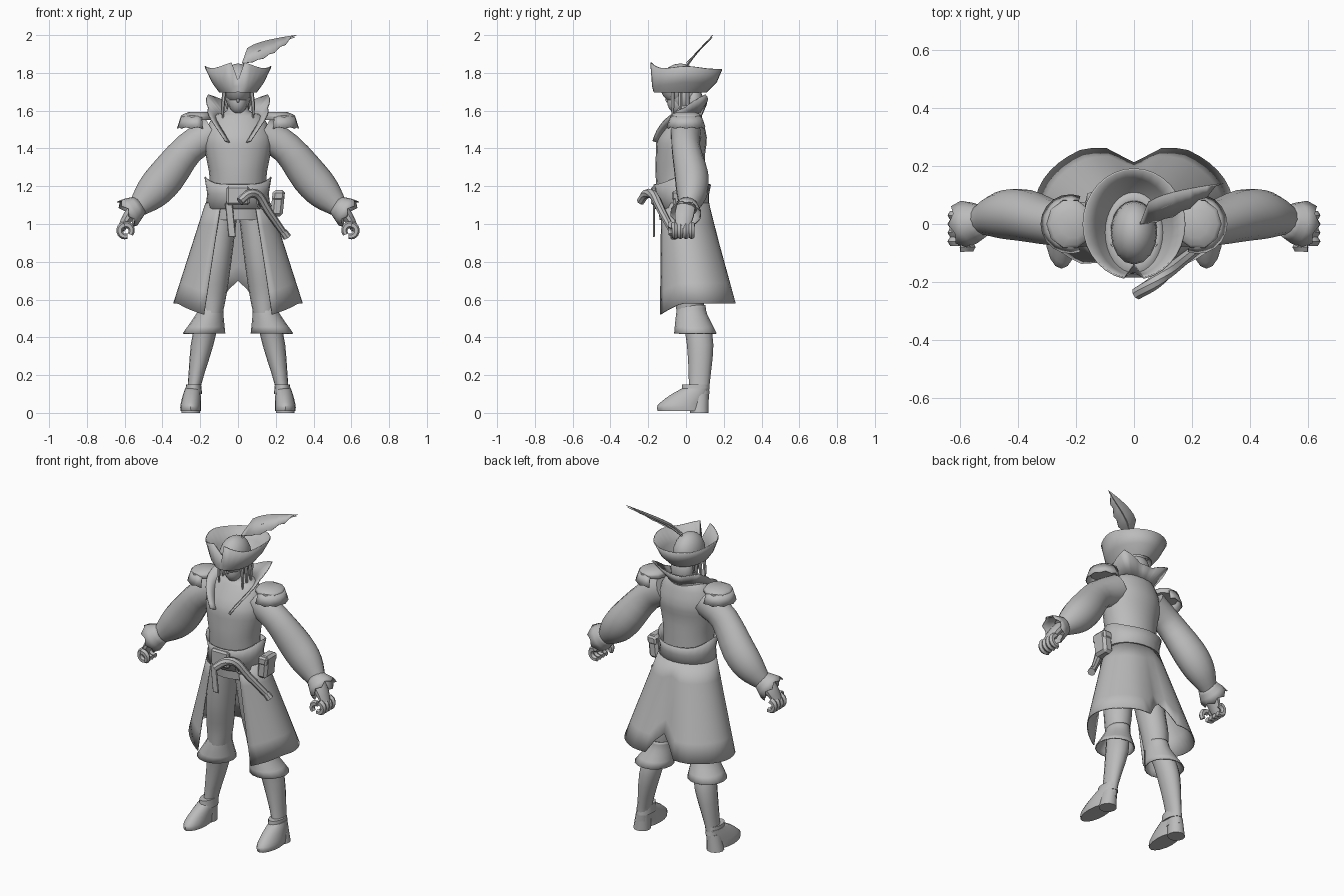
import bpy, bmesh
from math import sin, cos, pi, radians
from mathutils import Vector

if "Cube" in bpy.data.objects:
    bpy.data.objects.remove(bpy.data.objects["Cube"])

grey = bpy.data.materials.new("plain grey")
grey.use_nodes = True
grey.diffuse_color = (.5, .5, .5, 1)
grey.node_tree.nodes["Principled BSDF"].inputs["Base Color"].default_value = grey.diffuse_color
CLOTH = .006


def finish(name, bm, mirror=False, thick=0, angle=40):
    """Turn a bmesh into a shaded object, mirrored or thickened on request."""
    bmesh.ops.recalc_face_normals(bm, faces=bm.faces[:])
    mesh = bpy.data.meshes.new(name)
    bm.to_mesh(mesh)
    bm.free()
    mesh.materials.append(grey)
    mesh.shade_smooth()
    mesh.set_sharp_from_angle(angle=radians(angle))
    part = bpy.data.objects.new(name, mesh)
    bpy.context.collection.objects.link(part)
    if mirror:
        part.modifiers.new("mirror", "MIRROR").use_clip = True
    if thick:
        shell = part.modifiers.new("thickness", "SOLIDIFY")
        shell.thickness = thick
        shell.offset = 0


def smooth(keys, steps=3):
    """Pass a smooth curve through a few key tuples of any length."""
    keys = [Vector(k) for k in keys]
    keys = [2 * keys[0] - keys[1], *keys, 2 * keys[-1] - keys[-2]]
    curve = []
    for a, b, c, d in zip(keys, keys[1:], keys[2:], keys[3:]):
        for step in range(steps):
            t = step / steps
            curve.append(b + (c - a) * (t / 2) + (2 * a - 5 * b + 4 * c - d) * (t * t / 2)
                         + (3 * b - a - 3 * c + d) * (t ** 3 / 2))
    return curve + [keys[-2]]


def around(sides):
    return [2 * pi * i / sides for i in range(sides)]


def grid(name, rows, closed=True, caps=True, **look):
    """Skin rows of points with quads."""
    bm = bmesh.new()
    rings = [[bm.verts.new(p) for p in row] for row in rows]
    size = len(rings[0])
    for a, b in zip(rings, rings[1:]):
        for i in range(size if closed else size - 1):
            j = (i + 1) % size
            bm.faces.new((a[i], a[j], b[j], b[i]))
    if closed and caps:
        bm.faces.new(rings[0])
        bm.faces.new(rings[-1])
    finish(name, bm, **look)


def loft(name, keys, sides=16, **look):
    """Level ellipses, each x, y, z, x radius, y radius."""
    grid(name, [[(x + a * cos(t), y + b * sin(t), z) for t in around(sides)]
                for x, y, z, a, b in smooth(keys)], **look)


def tube(name, keys, sides=8, flat=1, ragged=0, **look):
    """Round section along a path of x, y, z, radius."""
    path = smooth(keys)
    rows = []
    for k, key in enumerate(path):
        ahead = path[min(k + 1, len(path) - 1)] - path[max(k - 1, 0)]
        along = Vector(ahead[:3]).normalized()
        side = along.cross(Vector((0, 1, 0))).normalized()
        depth = along.cross(side) * flat
        rows.append([Vector(key[:3]) + key[3] * (side * cos(t) + depth * sin(t))
                     for t in around(sides)])
    for point in rows[-1][::2]:
        point += along * ragged
    grid(name, rows, **look)


def place(bm, centre, size):
    for v in bm.verts:
        v.co = Vector(c + s * p for c, s, p in zip(centre, size, v.co))


def ball(name, centre, size):
    bm = bmesh.new()
    bmesh.ops.create_uvsphere(bm, u_segments=16, v_segments=10, radius=1)
    place(bm, centre, size)
    finish(name, bm)


def box(name, centre, size, lean=0, bevel=.01):
    bm = bmesh.new()
    bmesh.ops.create_cube(bm, size=1)
    place(bm, centre, size)
    for v in bm.verts:
        v.co.x += lean * (v.co.z - centre[2])
    bmesh.ops.bevel(bm, geom=bm.edges[:], offset=bevel, segments=1, affect="EDGES")
    finish(name, bm, angle=25)


# Torso, head and hair
loft("torso", [(0, -.02, 1.02, .15, .12), (0, -.03, 1.24, .15, .13), (0, -.03, 1.36, .17, .13),
               (0, -.02, 1.46, .18, .13), (0, 0, 1.57, .13, .08), (0, 0, 1.6, .06, .06),
               (0, 0, 1.7, .05, .06)], sides=20)
ball("head", (0, -.01, 1.69), (.07, .08, .1))
ball("jaw", (0, -.04, 1.65), (.05, .06, .07))
ball("nose", (0, -.09, 1.66), (.01, .02, .02))
ball("back_hair", (0, .04, 1.65), (.07, .05, .08))
for k in range(3):
    y = -.07 + .04 * k
    tube("braid_%d" % k, [(.07, y, 1.72, .01), (.08, y, 1.63, .01), (.08, y, 1.56, .004)],
         sides=6, mirror=True)

# Cocked hat: crown, then an upturned brim pinched in at the front
ball("hat_crown", (0, -.03, 1.74), (.08, .11, .11))
band, roll, wall, rim = [], [], [], []
for t in around(32):
    c, s = cos(t), sin(t)
    front = max(0, -s)
    pinch = .05 if front > .999 else 0
    height = 1.82 + .015 * c ** 8 + .04 * front ** 6
    band.append((.08 * c, -.02 + .1 * s, 1.72))
    roll.append((.1 * c, -.03 + .14 * s, 1.7))
    wall.append((.135 * c, -.01 + .17 * s + pinch / 3, 1.75 - .02 * front))
    rim.append((.175 * c, .19 * s + pinch, height - 2 * pinch))
grid("hat_brim", [band, roll, wall, rim], caps=False, thick=CLOTH, angle=50)

# Feather: a leaning blade, rounded above and notched below
upper, lower = [], []
for k in range(11):
    t = k / 10
    notch = .12 * t * (k % 2)
    for edge, rise in (upper, t ** .27), (lower, t ** 1.9 + notch):
        rise = min(rise, 1) * .15
        edge.append((.02 + .29 * t, rise * .94, 1.85 + rise))
grid("feather", [upper, lower], closed=False, thick=CLOTH / 2)
tube("feather_quill", [(.02, 0, 1.83, .006), (.1, .06, 1.91, .005), (.3, .14, 1.99, .002)], sides=5)

# Collar with pointed rear corners, running down into lapels
inner, outer = [], []
for k in range(21):
    f = k / 20
    t = radians(90 - 155 * f)
    point = max(0, 1 - 5 * abs(f - .3))
    inner.append((.1 * cos(t), -.04 + .12 * sin(t), 1.57 - .14 * f ** 3))
    outer.append(((.16 + .06 * point) * cos(t), -.04 + (.15 + .06 * point) * sin(t),
                  1.64 + .05 * point - .2 * f ** 3))
grid("collar", [inner, outer], closed=False, mirror=True, thick=CLOTH)

# Full sleeves and ragged wrist ruffs
tube("sleeve", [(.13, 0, 1.48, .09), (.26, 0, 1.4, .085), (.38, .03, 1.25, .1),
                (.46, .03, 1.16, .09), (.54, .01, 1.08, .05)], sides=14, flat=.9, mirror=True)
tube("wrist_ruff", [(.52, .01, 1.1, .05), (.58, 0, 1.06, .08)], sides=14, ragged=.02,
     caps=False, thick=CLOTH, mirror=True)

# Hands: palm, curled fingers and an opposing thumb
tube("palm", [(.54, 0, 1.09, .03), (.58, -.01, 1.04, .03), (.62, -.02, .97, .02)],
     sides=10, flat=1.7, mirror=True)


def digit(name, y, start, sweep):
    arc = [radians(start + sweep * k / 4) for k in range(5)]
    tube(name, [(.595 + .032 * cos(a), y, .965 + .032 * sin(a), .019 - .001 * k)
                for k, a in enumerate(arc)], sides=6, mirror=True)


for k in range(4):
    digit("finger_%d" % k, -.06 + .03 * k, 80, -190)
digit("thumb", -.08, 80, 140)

# Shoulder boards with a hanging fringe on the outer side
loft("shoulder_board", [(.22, 0, 1.55, .08, .08), (.22, 0, 1.575, .08, .085), (.21, 0, 1.593, .05, .05)],
     sides=10, mirror=True)
stitch, fringe = [], []
for k in range(13):
    t = radians(-110 + 220 * k / 12)
    stitch.append((.22 + .08 * cos(t), .08 * sin(t), 1.57))
    fringe.append((.22 + .1 * cos(t), .1 * sin(t), 1.505 + .008 * (k % 2)))
grid("shoulder_fringe", [stitch, fringe], closed=False, mirror=True, thick=CLOTH)

# Sash rising at the sides, buckle, strap and pouch
grid("sash", [[(wide * cos(t), -.02 + deep * sin(t), z + peak * abs(cos(t)) ** 5) for t in around(24)]
              for z, wide, deep, peak in ((1.08, .17, .14, 0), (1.16, .16, .14, 0), (1.21, .175, .15, .04))],
     caps=False, thick=CLOTH)
box("buckle", (0, -.17, 1.15), (.12, .03, .1))
box("hanging_strap", (-.04, -.17, 1.02), (.04, .01, .18), lean=-.1, bevel=.004)
box("pouch", (.21, -.02, 1.11), (.065, .1, .14), lean=.1, bevel=.015)
box("pouch_flap", (.215, -.02, 1.15), (.06, .11, .05), lean=.1)

# Pistol tucked in the sash
tube("pistol", [(.01, -.24, 1.12, .022), (.06, -.21, 1.16, .024), (.11, -.17, 1.15, .024),
                (.16, -.13, 1.07, .022), (.25, -.06, .94, .018)])
tube("pistol_muzzle", [(.24, -.07, .96, .02), (.26, -.06, .93, .023)])
tube("trigger_guard", [(.1, -.17, 1.14, .006), (.11, -.16, 1.09, .006), (.15, -.14, 1.08, .006)], sides=5)

# Coat skirt: open in front, flat across the back, with a short back vent
columns = 18
waist, hem = [], []
for k in range(columns + 1):
    f = k / columns
    t = radians(-58 + 148 * f)
    vent = max(0, k + 2 - columns) / 2
    waist.append(Vector((.17 * cos(t), -.015 + .135 * sin(t), 1.11)))
    hem.append(Vector((.34 * cos(t), min(.06 + .23 * sin(t), .26) - .05 * vent,
                       .58 + .12 * vent ** .7 - .06 * max(0, 1 - 4 * f))))
grid("coat_skirt", [[a.lerp(b, k / 5) for a, b in zip(waist, hem)] for k in range(6)],
     closed=False, mirror=True, thick=CLOTH)

# Trousers and boots
loft("trouser_leg", [(.08, -.01, 1.08, .08, .1), (.115, 0, .8, .08, .09), (.135, .02, .63, .075, .08),
                     (.14, .02, .53, .06, .07)], mirror=True)
loft("boot_cuff", [(.14, .03, .57, .06, .07), (.15, .03, .52, .07, .08), (.18, .05, .42, .11, .11)],
     caps=False, thick=CLOTH, mirror=True)
loft("boot_shaft", [(.16, .05, .5, .06, .07), (.19, .075, .36, .06, .07), (.23, .07, .15, .036, .055),
                    (.24, .06, .06, .04, .06)], mirror=True)
loft("ankle_strap", [(.235, .05, .1, .045, .075), (.235, .05, .15, .04, .07)], mirror=True)
loft("foot", [(.25, -.03, .01, .055, .12), (.25, -.03, .04, .055, .12), (.245, .01, .09, .048, .1),
              (.24, .05, .13, .04, .07)], mirror=True)
loft("boot_heel", [(.25, .07, 0, .05, .05), (.24, .07, .1, .04, .05)], sides=12, mirror=True)
